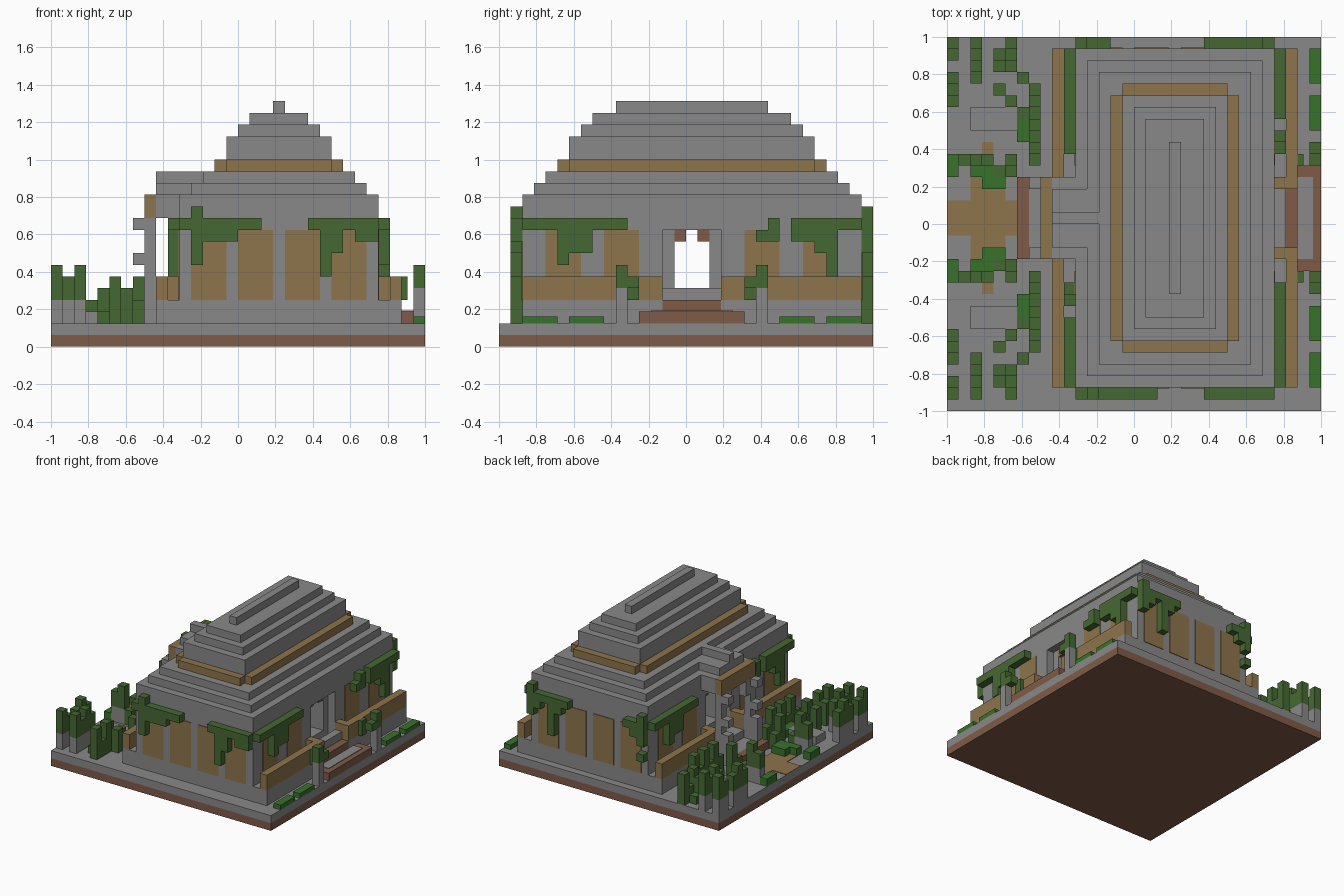
import bpy
import bmesh
from mathutils import Vector

UNIT = 1 / 16                      # edge of one building block
MID_X, MID_Y = 19.5, 16.5          # symmetry axes of the hall, in blocks

old = bpy.data.objects.get("Cube")
if old:
    bpy.data.objects.remove(old, do_unlink=True)


def material(name, red, green, blue):
    mat = bpy.data.materials.new(name)
    mat.use_nodes = True
    colour = (red, green, blue, 1)
    mat.diffuse_color = colour
    mat.node_tree.nodes["Principled BSDF"].inputs["Base Color"].default_value = colour
    return mat


stone = material("grey stone", .25, .25, .25)
sand = material("tan sandstone", .27, .175, .07)
clay = material("brown clay", .215, .105, .063)
leaf = material("dark leaf green", .06, .14, .032)
moss = material("bright moss green", .04, .17, .025)


def finish(name, bm, mat):
    bmesh.ops.recalc_face_normals(bm, faces=bm.faces)
    for vert in bm.verts:
        vert.co = vert.co * UNIT - Vector((1, 1, 0))
    mesh = bpy.data.meshes.new(name)
    bm.to_mesh(mesh)
    bm.free()
    mesh.materials.append(mat)
    obj = bpy.data.objects.new(name, mesh)
    bpy.context.collection.objects.link(obj)
    return obj


def flip(span, middle):
    return (2 * middle - span[1], 2 * middle - span[0])


def boxes(name, mat, *spans, mirror=""):
    """Boxes given as x, y and z spans, optionally mirrored across the hall axes."""
    todo = list(spans)
    if "x" in mirror:
        todo += [(flip(x, MID_X), y, z) for x, y, z in todo]
    if "y" in mirror:
        todo += [(x, flip(y, MID_Y), z) for x, y, z in todo]
    bm = bmesh.new()
    for box in todo:
        made = bmesh.ops.create_cube(bm, size=1)["verts"]
        for vert in made:
            vert.co = [a + (b - a) * (c + .5) for (a, b), c in zip(box, vert.co)]
    return finish(name, bm, mat)


def blocks(name, mat, cells):
    """Outer skin of a set of unit blocks."""
    bm = bmesh.new()
    cells = set(cells)
    for cell in cells:
        for axis in range(3):
            for side in (0, 1):
                near = list(cell)
                near[axis] += 2 * side - 1
                if tuple(near) in cells:
                    continue
                corners = []
                for u, v in ((0, 0), (1, 0), (1, 1), (0, 1)):
                    point = list(cell)
                    point[axis] += side
                    point[(axis + 1) % 3] += u if side else v
                    point[(axis + 2) % 3] += v if side else u
                    corners.append(bm.verts.new(point))
                bm.faces.new(corners)
    bmesh.ops.remove_doubles(bm, verts=bm.verts, dist=.001)
    return finish(name, bm, mat)


# Ground slabs
full = (0, 32)
boxes("earth_base", clay, (full, full, (0, 1)))
boxes("paved_ground", stone, (full, full, (1, 2)))

# Hall walls with a passage running through
hall = (11, 28)
inner = (12, 27)
door = (14, 19)
boxes("hall_wall", stone, (hall, (2, 14), (2, 13)), mirror="y")
boxes("door_jamb", stone, (inner, (14, 15), (4, 10)), mirror="y")
boxes("door_lintel", stone, (hall, door, (10, 13)))
boxes("passage_floor", stone, (hall, door, (2, 4)), (inner, (15, 18), (4, 5)))
boxes("door_bracket", clay, ((26, 27), (15, 16), (9, 10)), mirror="xy")

# Stepped roof
for low, high, inset in ((13, 14, 1), (14, 15, 2), (16, 18, 4),
                         (18, 19, 5), (19, 20, 6), (20, 21, 8)):
    boxes("roof_tier", stone, ((11 + inset, 28 - inset), (2 + inset, 31 - inset), (low, high)))
boxes("roof_core", stone, ((15, 24), (6, 27), (15, 16)))
boxes("roof_band_long", sand, ((14, 15), (6, 27), (15, 16)), mirror="x")
boxes("roof_band_short", sand, ((15, 24), (5, 6), (15, 16)), mirror="y")

# Painted wall panels
THIN = .08
for start in range(12, 27, 4):
    boxes("end_panel", sand, ((start, start + 3), (2 - THIN, 2), (4, 10)), mirror="y")
for start in (4, 9):
    boxes("side_panel", sand, ((28, 28 + THIN), (start, start + 3), (4, 10)), mirror="xy")

# Raised walkways and parapets along both long sides
boxes("walkway", stone, ((28, 30), (2, 14), (2, 4)), mirror="xy")
boxes("parapet", sand, ((29, 30), (2, 14), (4, 6)), mirror="xy")
boxes("parapet_return", sand, ((28, 29), (13, 14), (4, 6)), mirror="xy")

# Entrance steps and gate posts
boxes("threshold", stone, ((28, 29), door, (2, 5)))
boxes("upper_step", clay, ((29, 30), door, (2, 4)))
boxes("lower_step", clay, ((30, 32), (12, 21), (2, 3)))
boxes("step_tread", stone, ((30, 31.3), (13, 20), (3, 3 + THIN)))
boxes("gate_post", stone, ((31, 32), (10, 11), (2, 5)), mirror="y")
boxes("post_ivy", leaf, ((31, 32), (10, 11), (5, 7)), ((31, 32), (11, 12), (5, 6)), mirror="y")
boxes("low_hedge", moss, ((31, 32), (2, 5), (2, 2.6)), ((31, 32), (6, 9), (2, 2.6)), mirror="y")
boxes("parapet_ivy", leaf, ((30, 30.5), (11, 12), (4, 6)), mirror="y")

# Ruined porch on the far side
porch = (13, 20)
boxes("porch_floor", stone, ((7, 11), porch, (2, 3)), ((9, 11), porch, (3, 4)))
boxes("porch_step", clay, ((6, 7), porch, (2, 3)))
boxes("porch_roof", stone, ((9, 11), porch, (11, 13)), ((9, 12), door, (13, 14)),
      ((9, 13), (16, 17), (14, 15)))
boxes("porch_beam", sand, ((8, 9), porch, (11, 13)))
boxes("porch_pillar", stone, ((8, 9), (13, 14), (3, 11)), mirror="y")
boxes("broken_stone", stone, ((7, 8), (13, 14), (10, 11)), ((7, 8), (13, 14), (7, 8)),
      ((7, 8), (13, 14), (3, 6)), ((8, 9), (14, 15), (9, 11)), mirror="y")

# Hanging vines, each drawn as rows going down the wall
end_vine = (".#...............",
            "#######....######",
            ".####.......##.##",
            ".#..........##...",
            ".#..........#....",
            "............#....")
back_vine = ("#...............#",
             "###........######",
             "##..........##.##",
             "#............#..#",
             ".............#...",
             "#............#...")
side_vine = (".............................",
             "#########............#.######",
             "...###..............##.####..",
             "...###...................##..",
             "...#......................#..",
             "..........................#..")


def hang(rows, place):
    return [place(i, 11 - drop) for drop, row in enumerate(rows)
            for i, mark in enumerate(row) if mark == "#"]


blocks("front_vine", leaf, hang(end_vine, lambda i, z: (11 + i, 1, z)))
blocks("back_vine", leaf, hang(back_vine, lambda i, z: (11 + i, 31, z)))
blocks("right_vine", leaf, hang(side_vine, lambda i, z: (28, 2 + i, z)))
blocks("left_vine", leaf, hang(side_vine, lambda i, z: (10, 30 - i, z)))

# Overgrown garden: half plan from the outer edge towards the path
# (# shrub, m moss)
garden = ("#.#..#..",
          "#.#.##..",
          "..#.##..",
          "#.#...#.",
          "#...#..#",
          "#....#.#",
          "......##",
          "......m#",
          "......m#",
          ".......#",
          "m###.#.#",
          "m.mm##..",
          "...mm...")
shrubs, mosses, trunks = [], [], []
for row, line in enumerate(garden):
    for y in (31 - row, 1 + row):
        for x, mark in enumerate(line):
            if mark == "m":
                mosses.append((x, y, 2))
            elif mark == "#":
                tall = x < 3
                foot = 4 if tall else 2
                top = foot + (2 + (x + y) % 2 if tall else 1 + (x + 2 * y) % 4)
                shrubs += [(x, y, z) for z in range(foot, top)]
                trunks += [(x, y, z) for z in range(2, foot)]
blocks("shrub", leaf, shrubs)
blocks("shrub_trunk", stone, trunks)
blocks("moss_clump", moss, mosses)
boxes("fallen_slab", stone, ((2, 6), (7, 9), (2, 3)), mirror="y")

# Worn path
flat = (2, 2 + THIN)
boxes("worn_path", sand, ((0, 6), (15, 18), flat))
boxes("worn_path_edge", sand, ((2, 5), (12, 15), flat), ((3, 4), (10, 12), flat), mirror="y")
